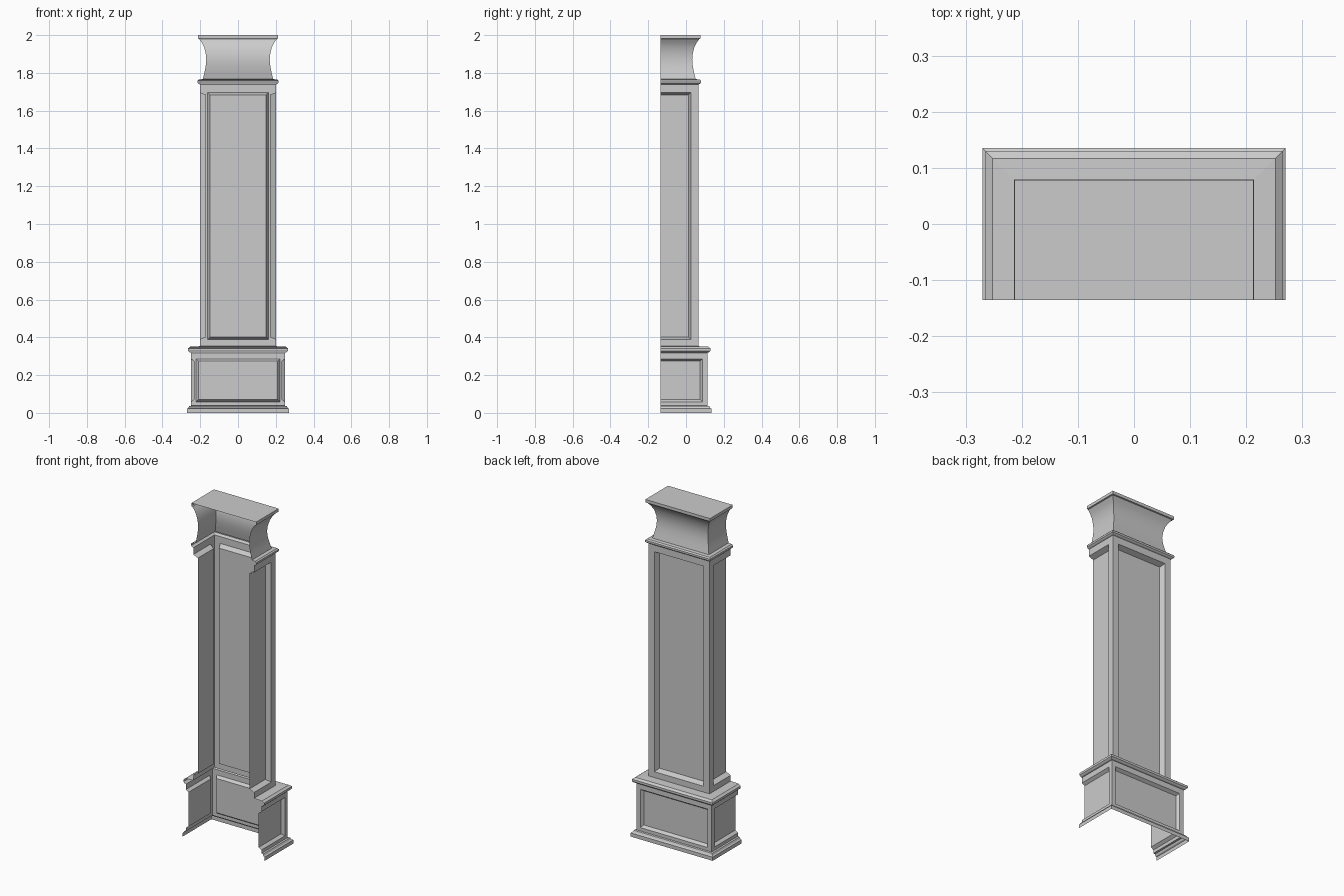
import bpy, bmesh, math
from mathutils import Matrix, Vector

if "Cube" in bpy.data.objects:
    bpy.data.objects.remove(bpy.data.objects["Cube"])

BACK = -0.135  # open rear plane: the pilaster is half of a square column


def finish(name, bm, smooth=False):
    """Keep the front half of a full square column and make the object."""
    bmesh.ops.remove_doubles(bm, verts=bm.verts, dist=1e-5)
    bmesh.ops.bisect_plane(bm, geom=bm.verts[:] + bm.edges[:] + bm.faces[:],
                           plane_co=(0, 0, 0), plane_no=(0, 1, 0), clear_inner=True)
    bmesh.ops.translate(bm, verts=bm.verts, vec=(0, BACK, 0))
    me = bpy.data.meshes.new(name)
    bm.to_mesh(me)
    bm.free()
    ob = bpy.data.objects.new(name, me)
    bpy.context.collection.objects.link(ob)
    if smooth:
        bpy.ops.object.select_all(action='DESELECT')
        ob.select_set(True)
        bpy.context.view_layer.objects.active = ob
        bpy.ops.object.shade_smooth_by_angle(angle=math.radians(30))


def square_ring(bm, w, z):
    return [bm.verts.new((x * w, y * w, z)) for x, y in ((-1, -1), (1, -1), (1, 1), (-1, 1))]


def moulding(name, profile, cap=False, smooth=False):
    """Sweep a (half width, z) profile around the square with mitred corners."""
    bm = bmesh.new()
    rings = [square_ring(bm, w, z) for w, z in profile]
    for a, b in zip(rings, rings[1:]):
        for i in range(4):
            j = (i + 1) % 4
            bm.faces.new((a[i], a[j], b[j], b[i]))
    if cap:
        bm.faces.new(rings[-1])
    finish(name, bm, smooth)


def panelled(name, w, z0, z1, hole, bevel, depth):
    """Four walls, each with a bevelled recessed panel; hole = (half width, z0, z1)."""
    hw, h0, h1 = hole
    bm = bmesh.new()
    for k in range(4):
        rot = Matrix.Rotation(k * math.pi / 2, 3, 'Z')
        rects = ((w, z0, z1, 0), (hw, h0, h1, 0),
                 (hw - bevel, h0 + bevel, h1 - bevel, depth))
        loops = [[bm.verts.new(rot @ Vector((x, -(w - d), z)))
                  for x, z in ((-r, a), (r, a), (r, b), (-r, b))] for r, a, b, d in rects]
        for a, b in zip(loops, loops[1:]):
            for i in range(4):
                j = (i + 1) % 4
                bm.faces.new((a[i], a[j], b[j], b[i]))
        bm.faces.new(loops[-1])
    finish(name, bm)


# Pedestal: plinth moulding, panelled block, cap moulding
moulding("plinth_moulding", [(.27, 0), (.27, .022), (.263, .026), (.258, .036), (.248, .038)])
panelled("pedestal", .248, .038, .318, (.222, .058, .286), .012, .017)
moulding("pedestal_cap", [(.248, .318), (.256, .32), (.265, .328), (.265, .341),
                          (.252, .351), (.2, .353)])

# Shaft with tall recessed panels
panelled("shaft", .2, .353, 1.738, (.162, .388, 1.697), .013, .03)

# Neck ring, concave capital and closed top slab
moulding("neck_moulding", [(.2, 1.738), (.207, 1.741), (.214, 1.747), (.214, 1.758),
                           (.207, 1.765), (.186, 1.767)])
moulding("capital", [(.186, 1.767), (.178, 1.80), (.171, 1.835), (.168, 1.87), (.171, 1.903),
                     (.179, 1.935), (.191, 1.96), (.206, 1.98)], smooth=True)
moulding("top_slab", [(.206, 1.98), (.213, 1.982), (.213, 2.0)], cap=True)
